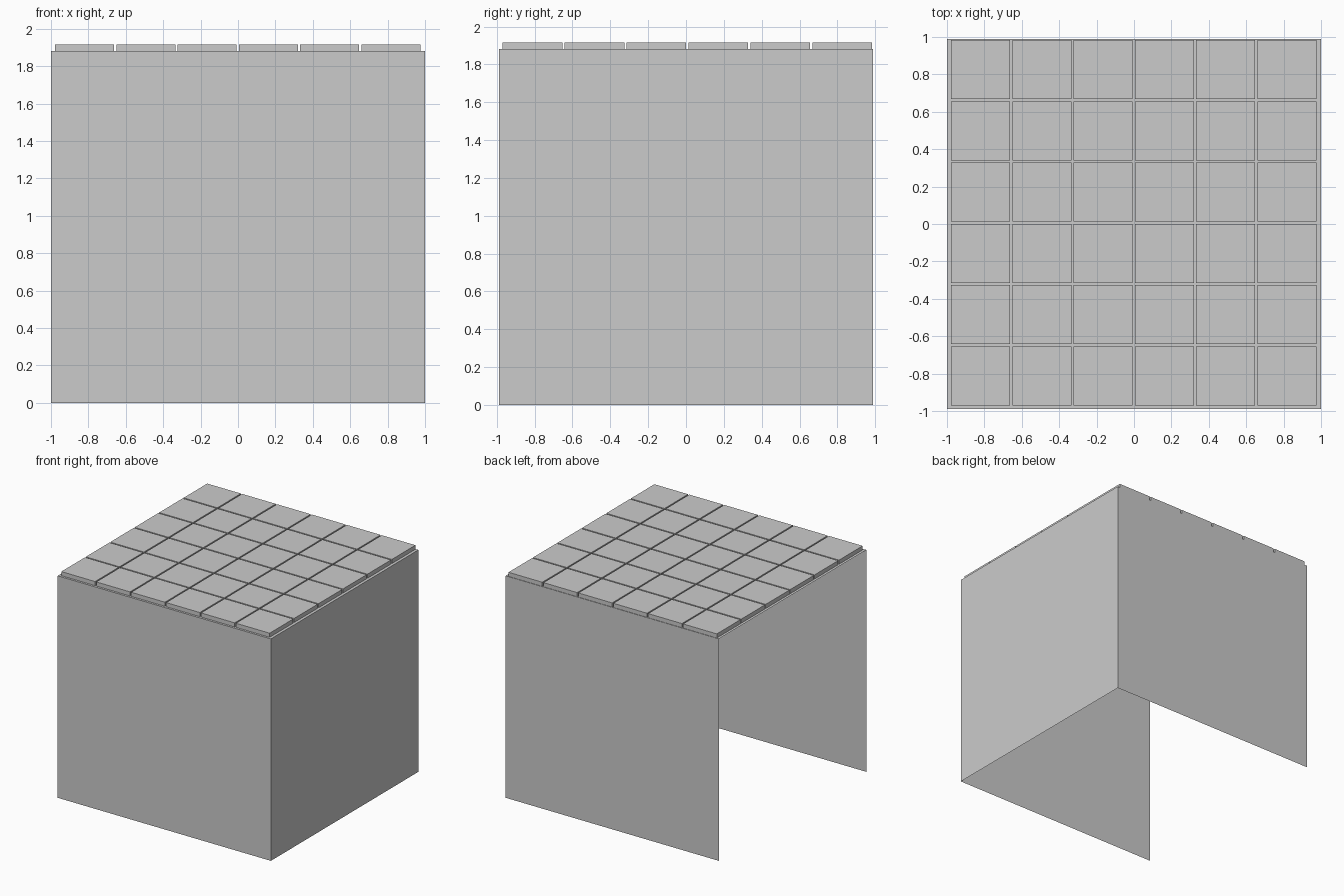
import bpy, bmesh

if "Cube" in bpy.data.objects:
    bpy.data.objects.remove(bpy.data.objects["Cube"])

HX, HY, H = 1.0, 0.988, 1.882      # half sizes and wall height
TOP = 1.917                        # top of the tiles
N, PITCH, TILE = 6, 0.3275, 0.316  # tile grid


def mesh_object(name, bm):
    me = bpy.data.meshes.new(name)
    bm.to_mesh(me)
    bm.free()
    ob = bpy.data.objects.new(name, me)
    bpy.context.collection.objects.link(ob)
    return ob


def panel(name, pts):
    bm = bmesh.new()
    bm.faces.new([bm.verts.new(p) for p in pts])
    return mesh_object(name, bm)


def wall(name, a, b):
    return panel(name, [(*a, 0), (*b, 0), (*b, H), (*a, H)])


# Three thin walls; the left side and the bottom stay open
wall("front_wall", (-HX, -HY), (HX, -HY))
wall("right_wall", (HX, -HY), (HX, HY))
wall("back_wall", (HX, HY), (-HX, HY))

# Flat roof sheet
panel("roof_sheet", [(-HX, -HY, H), (HX, -HY, H), (HX, HY, H), (-HX, HY, H)])

# Raised square tiles in a 6 x 6 grid, slightly towards the back
bm = bmesh.new()
for i in range(N):
    for j in range(N):
        x = (i - (N - 1) / 2) * PITCH - 0.001
        y = (j - (N - 1) / 2) * PITCH + 0.007
        vs = bmesh.ops.create_cube(bm, size=1)["verts"]
        bmesh.ops.scale(bm, vec=(TILE, TILE, TOP - H), verts=vs)
        bmesh.ops.translate(bm, vec=(x, y, (TOP + H) / 2), verts=vs)
mesh_object("roof_tiles", bm)
